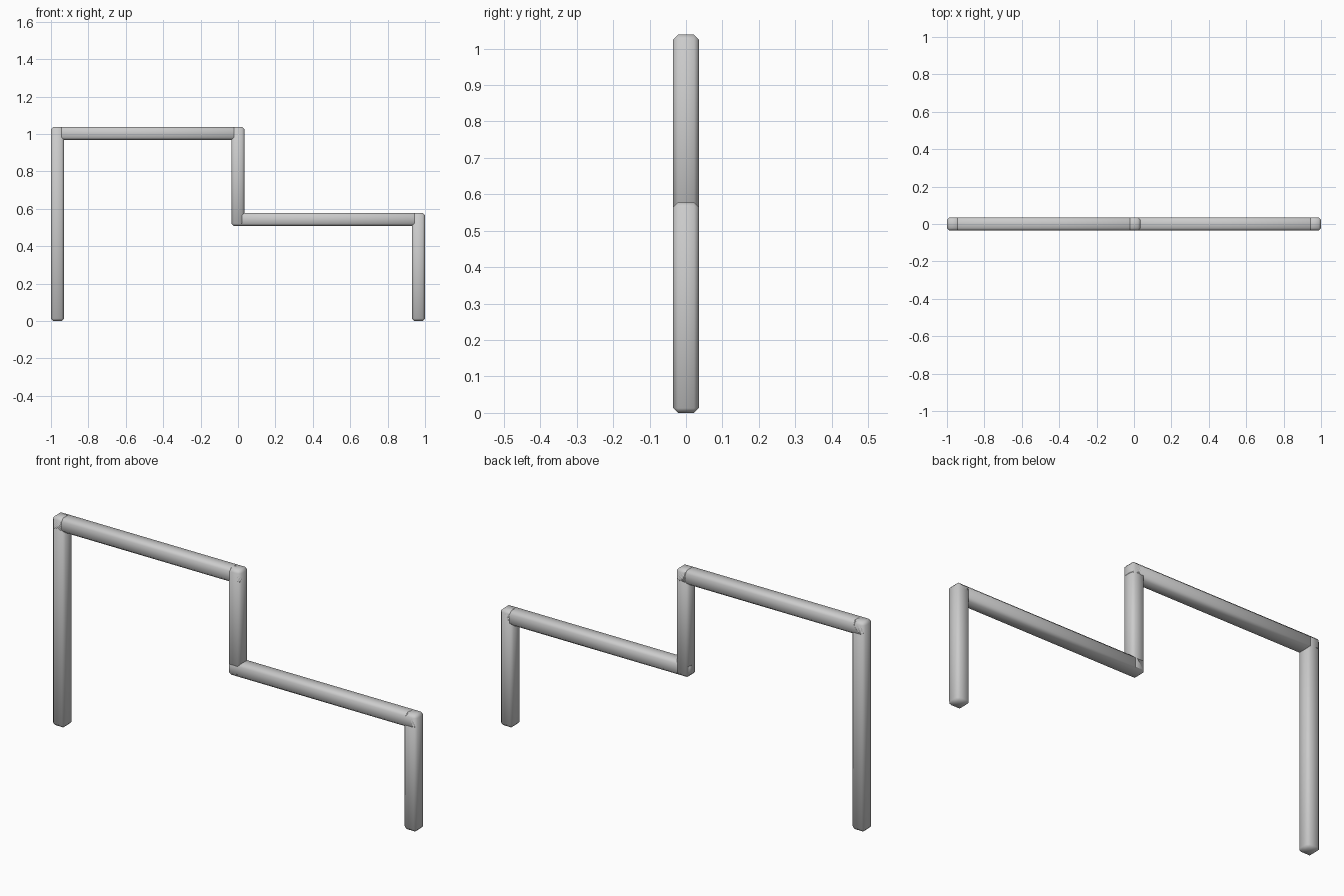
import bpy
import math

if "Cube" in bpy.data.objects:
    bpy.data.objects.remove(bpy.data.objects["Cube"])

T = 0.07        # bar thickness
TOP = 1.038     # top of high rail
STEP = 0.578    # top of low rail


def bar(name, x0, x1, z0, z1):
    """Square bar with softened edges, centred on y = 0."""
    bpy.ops.mesh.primitive_cube_add(size=1, location=((x0 + x1) / 2, 0, (z0 + z1) / 2))
    ob = bpy.context.object
    ob.name = name
    ob.scale = (x1 - x0, T, z1 - z0)
    bpy.ops.object.transform_apply(location=False, rotation=False, scale=True)
    bev = ob.modifiers.new("soft_edges", 'BEVEL')
    bev.width = 0.013
    bev.segments = 1
    bpy.ops.object.modifier_apply(modifier=bev.name)
    bpy.ops.object.shade_smooth_by_angle(angle=math.radians(60))
    return ob


# Upright posts
bar("tall_post", -1, -1 + T, 0, TOP)
bar("middle_post", -T / 2, T / 2, STEP - T, TOP)
bar("short_post", 1 - T, 1, 0, STEP)

# Horizontal rails
bar("high_rail", -1, T / 2, TOP - T, TOP)
bar("low_rail", -T / 2, 1, STEP - T, STEP)
